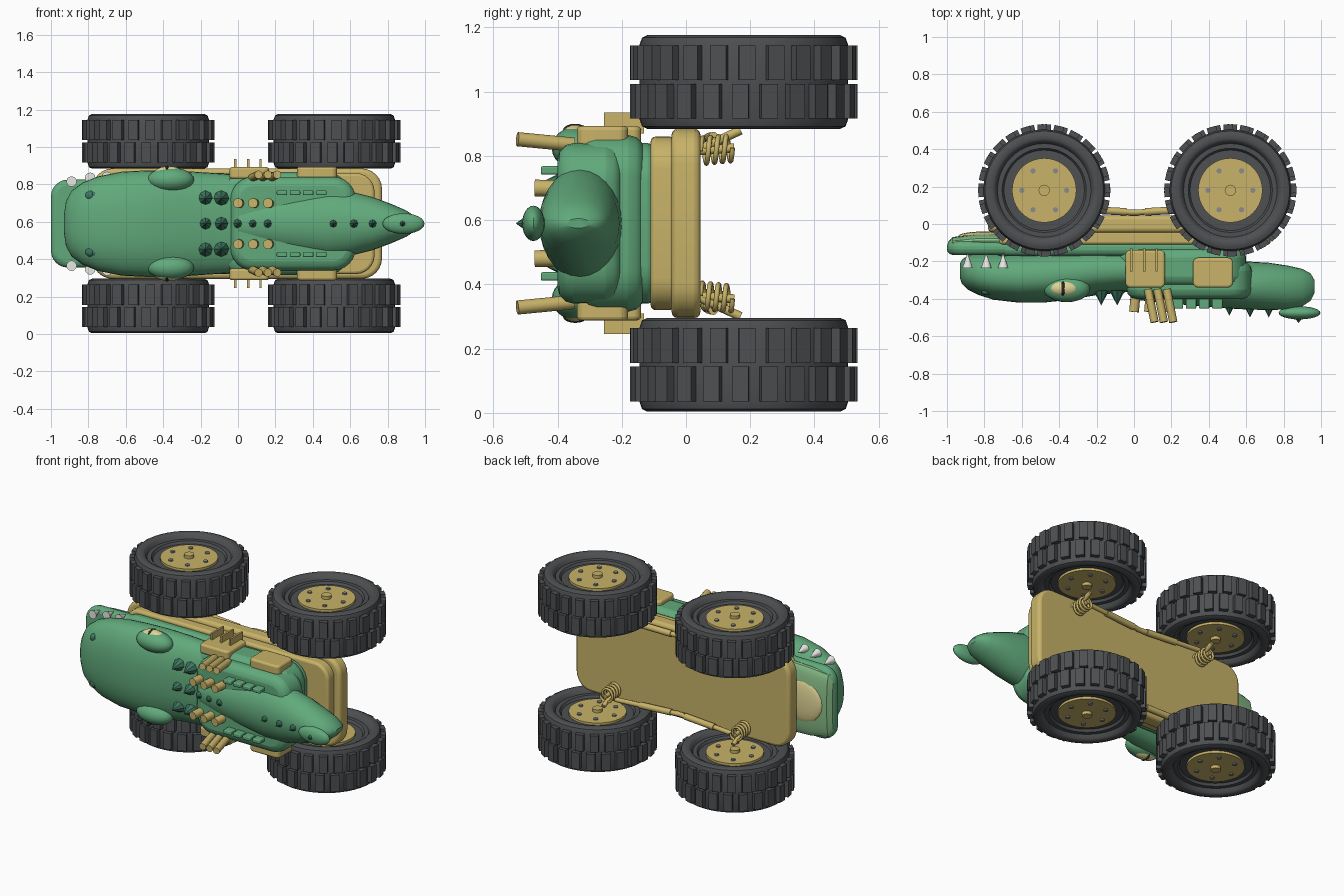
import bpy, bmesh
from math import pi, sin, cos, radians
from mathutils import Vector, Matrix

if "Cube" in bpy.data.objects:
    bpy.data.objects.remove(bpy.data.objects["Cube"])

C = 0.59  # mirror plane height: the truck lies on its side, its "up" is -y


def mat(name, *rgb):
    m = bpy.data.materials.new(name)
    m.diffuse_color = (*rgb, 1)
    m.use_nodes = True
    m.node_tree.nodes["Principled BSDF"].inputs["Base Color"].default_value = m.diffuse_color
    return m


GREEN = mat("green", 0.12, 0.40, 0.20)
DARK = mat("dark_green", 0.05, 0.19, 0.12)
LIGHT = mat("light_green", 0.25, 0.52, 0.25)
GOLD = mat("gold", 0.58, 0.45, 0.14)
CREAM = mat("cream", 0.75, 0.66, 0.30)
BLACK = mat("black", 0.02, 0.02, 0.02)
RUBBER = mat("rubber", 0.075, 0.08, 0.085)
BONE = mat("bone", 0.8, 0.8, 0.76)
STEEL = mat("steel", 0.25, 0.26, 0.27)


def finish(name, bm, m):
    bmesh.ops.recalc_face_normals(bm, faces=bm.faces)
    me = bpy.data.meshes.new(name)
    bm.to_mesh(me)
    bm.free()
    me.materials.append(m)
    ob = bpy.data.objects.new(name, me)
    bpy.context.collection.objects.link(ob)
    return ob


def rbox(name, lo, hi, m, corner=0.05, soft=0.015, axis=1):
    """Box with large corners along one axis and softened edges."""
    lo, hi = Vector(lo), Vector(hi)
    bm = bmesh.new()
    bmesh.ops.create_cube(bm, size=1, matrix=Matrix.Translation((lo + hi) / 2) @ Matrix.Diagonal((*(hi - lo), 1)))
    if corner:
        es = [e for e in bm.edges if abs((e.verts[0].co - e.verts[1].co).normalized()[axis]) > 0.9]
        bmesh.ops.bevel(bm, geom=es, offset=corner, segments=6, profile=0.5, affect='EDGES')
    ob = finish(name, bm, m)
    if soft:
        b = ob.modifiers.new("soft", 'BEVEL')
        b.width, b.segments, b.limit_method, b.angle_limit = soft, 3, 'ANGLE', radians(40)
    return ob


def ball(name, c, r, m, seg=24):
    bm = bmesh.new()
    bmesh.ops.create_uvsphere(bm, u_segments=seg, v_segments=seg // 2, radius=1,
                              matrix=Matrix.Translation(c) @ Matrix.Diagonal((*r, 1)))
    return finish(name, bm, m)


def rod(name, a, b, r1, m, r2=None, seg=12):
    a, b = Vector(a), Vector(b)
    bm = bmesh.new()
    q = (b - a).to_track_quat('Z', 'Y').to_matrix().to_4x4()
    bmesh.ops.create_cone(bm, cap_ends=True, segments=seg, radius1=r1, radius2=r1 if r2 is None else r2,
                          depth=(b - a).length, matrix=Matrix.Translation((a + b) / 2) @ q)
    return finish(name, bm, m)


def loft(name, secs, m, n=2.0, seg=28):
    """Superellipse sections (x, y_top, y_bottom, half_width) joined along x."""
    bm = bmesh.new()
    rings = []
    sp = lambda v: abs(v) ** (2 / n) * (1 if v >= 0 else -1)
    for x, y0, y1, h in secs:
        ring = []
        for i in range(seg):
            t = 2 * pi * i / seg
            ring.append(bm.verts.new((x, (y0 + y1) / 2 + (y1 - y0) / 2 * sp(cos(t)), C + h * sp(sin(t)))))
        rings.append(ring)
    for a, b in zip(rings, rings[1:]):
        for i in range(seg):
            bm.faces.new((a[i], a[(i + 1) % seg], b[(i + 1) % seg], b[i]))
    bm.faces.new(rings[0])
    bm.faces.new(rings[-1])
    return finish(name, bm, m)


def wheel(tag, x, z):
    y = 0.18
    # tyre: lathed profile (radius, offset)
    half = [(0.17, 0.10), (0.215, 0.10), (0.225, 0.115), (0.25, 0.115), (0.262, 0.138),
            (0.275, 0.146), (0.30, 0.146), (0.317, 0.138), (0.325, 0.115)]
    prof = half + [(r, -o) for r, o in reversed(half)]
    bm = bmesh.new()
    vs = [bm.verts.new((x + r, y, z + o)) for r, o in prof]
    es = [bm.edges.new((vs[i], vs[(i + 1) % len(vs)])) for i in range(len(vs))]
    bmesh.ops.spin(bm, geom=vs + es, cent=(x, y, z), axis=(0, 0, 1), angle=2 * pi, steps=48, use_merge=True)
    bmesh.ops.remove_doubles(bm, verts=bm.verts, dist=1e-4)
    finish(tag + "_tyre", bm, RUBBER)
    # two rows of tread blocks
    bm = bmesh.new()
    for row in (-1, 1):
        for i in range(24):
            a = 2 * pi * (i + 0.12 * row) / 24
            bmesh.ops.create_cube(bm, size=1, matrix=Matrix.Translation((x, y, z + row * 0.06))
                                  @ Matrix.Rotation(a, 4, 'Z') @ Matrix.Translation((0.333, 0, 0))
                                  @ Matrix.Diagonal((0.04, 0.052, 0.108, 1)))
    finish(tag + "_tread", bm, RUBBER)
    # hub, cap and bolts on both faces
    rod(tag + "_hub", (x, y, z - 0.115), (x, y, z + 0.115), 0.172, GOLD, seg=40)
    rod(tag + "_cap", (x, y, z - 0.135), (x, y, z + 0.135), 0.03, GOLD, seg=16)
    for i in range(6):
        a = pi / 3 * i
        p = (x + 0.12 * cos(a), y + 0.12 * sin(a))
        rod(tag + "_bolt", (*p, z - 0.123), (*p, z + 0.123), 0.014, STEEL, seg=10)


for x, end in ((-0.48, "front"), (0.515, "rear")):
    wheel(end + "_lower", x, 0.15)
    wheel(end + "_upper", x, 1.03)

# chassis plates
rbox("chassis_plate", (-0.78, -0.045, C - 0.295), (0.77, 0.045, C + 0.295), GOLD, 0.11, 0.02)
rbox("chassis_deck", (-0.74, -0.11, C - 0.27), (0.73, -0.035, C + 0.27), GOLD, 0.1, 0.015)

# lower jaw and belly
rbox("belly", (-0.75, -0.17, C - 0.25), (0.58, -0.09, C + 0.25), GREEN, 0.12, 0.03)
rbox("lower_jaw", (-1.0, -0.165, C - 0.235), (-0.4, -0.09, C + 0.235), GREEN, 0.09, 0.03)
loft("jaw_underside", [(-0.995, -0.12, -0.095, 0.16), (-0.97, -0.13, -0.07, 0.205), (-0.85, -0.13, -0.052, 0.225),
                       (-0.6, -0.13, -0.05, 0.235), (-0.4, -0.13, -0.08, 0.2)], LIGHT, 2.6)
ball("jaw_pad", (-0.8, -0.065, C), (0.14, 0.025, 0.14), CREAM)

# head
loft("head", [(-0.93, -0.29, -0.21, 0.05), (-0.92, -0.32, -0.19, 0.12), (-0.89, -0.35, -0.17, 0.175),
              (-0.83, -0.38, -0.155, 0.22), (-0.75, -0.405, -0.15, 0.252), (-0.62, -0.42, -0.145, 0.278),
              (-0.48, -0.42, -0.135, 0.285), (-0.34, -0.405, -0.13, 0.285), (-0.2, -0.38, -0.125, 0.275),
              (-0.05, -0.365, -0.13, 0.265), (0.05, -0.35, -0.14, 0.25)], GREEN, 2.3, 36)

# body shells and tail
rbox("body_lower", (-0.1, -0.33, C - 0.275), (0.6, -0.13, C + 0.275), GREEN, 0.13, 0.05)
rbox("body_upper", (-0.04, -0.40, C - 0.25), (0.63, -0.2, C + 0.25), GREEN, 0.12, 0.05)
loft("tail", [(0.0, -0.405, -0.3, 0.09), (0.15, -0.42, -0.25, 0.125), (0.3, -0.435, -0.22, 0.155),
              (0.48, -0.45, -0.2, 0.182), (0.6, -0.457, -0.2, 0.172), (0.72, -0.46, -0.207, 0.142),
              (0.82, -0.457, -0.222, 0.105), (0.9, -0.44, -0.24, 0.07), (0.945, -0.41, -0.265, 0.04),
              (0.965, -0.37, -0.3, 0.015)], GREEN)
ball("tail_tip", (0.885, -0.475, C), (0.112, 0.035, 0.055), GREEN)
ball("tail_knob", (0.88, -0.49, C), (0.05, 0.022, 0.028), GREEN)

# back spikes
for x in (-0.175, -0.09):
    for dz in (-0.135, 0, 0.135):
        rod("back_spike", (x, -0.355, C + dz), (x, -0.435, C + dz), 0.042, DARK, 0, 8)
for x, y in ((0, -0.40), (0.08, -0.405), (0.16, -0.415), (0.51, -0.44), (0.62, -0.45), (0.72, -0.45), (0.88, -0.495)):
    rod("ridge_spike", (x, y, C), (x, y - 0.05 if x > 0.4 and x < 0.8 else y - 0.035, C), 0.025, DARK, 0, 8)


def spring(name, x, z, s):
    cu = bpy.data.curves.new(name, 'CURVE')
    cu.dimensions, cu.bevel_depth, cu.bevel_resolution = '3D', 0.008, 2
    sp = cu.splines.new('POLY')
    n = 64
    sp.points.add(n)
    for i, p in enumerate(sp.points):
        a, t = 8 * pi * i / n, i / n
        p.co = (x + 0.04 * cos(a), 0.045 + 0.1 * t, z + 0.04 * sin(a) + s * 0.01 * t, 1)
    cu.materials.append(GOLD)
    bpy.context.collection.objects.link(bpy.data.objects.new(name, cu))


# everything mirrored to both flanks
for s, side in ((-1, "lower"), (1, "upper")):
    P = lambda x, y, d: (x, y, C + s * d)

    def flank_box(name, x0, x1, y0, y1, d0, d1, m, corner=0.0, soft=0.012, axis=2):
        z0, z1 = sorted((C + s * d0, C + s * d1))
        return rbox(name + "_" + side, (x0, y0, z0), (x1, y1, z1), m, corner, soft, axis)

    # eyes
    ball("eyelid_" + side, P(-0.36, -0.345, 0.235), (0.125, 0.073, 0.065), GREEN)
    ball("eye_" + side, P(-0.37, -0.345, 0.265), (0.082, 0.046, 0.042), CREAM)
    ball("pupil_" + side, P(-0.38, -0.345, 0.29), (0.014, 0.038, 0.02), BLACK, 16)
    # nostrils
    for x in (-0.79, -0.765):
        ball("nostril_" + side, P(x, -0.36, 0.15), (0.027, 0.02, 0.026), DARK, 16)
    # teeth
    for x, d in ((-0.89, 0.225), (-0.79, 0.245), (-0.70, 0.25)):
        rod("tooth_" + side, P(x, -0.235, d), P(x, -0.16, d), 0.028, BONE, 0.002, 12)
    # armour plates with ribs
    flank_box("front_plate", -0.045, 0.165, -0.34, -0.14, 0.24, 0.302, GOLD, 0.025)
    flank_box("rear_plate", 0.315, 0.53, -0.34, -0.18, 0.24, 0.303, GOLD, 0.03)
    for x in (-0.015, 0.055, 0.12):
        flank_box("plate_rib", x - 0.006, x + 0.006, -0.255, -0.13, 0.28, 0.345, GOLD, 0, 0)
    # exhaust pipes: short on the back, long at the flank
    for i in range(3):
        x = 0.08 * i
        rod("short_pipe_" + side, P(x + 0.01, -0.36, 0.108), P(x, -0.47, 0.11), 0.026, GOLD)
        x = 0.075 + 0.05 * i
        rod("long_pipe_" + side, P(x, -0.35, 0.245), P(x + 0.035, -0.525, 0.262), 0.022, GOLD)
    # scales beside the tail
    for i in range(4):
        x = 0.235 + 0.07 * i
        flank_box("scale", x - 0.028, x + 0.028, -0.452, -0.37, 0.152, 0.178, GREEN, 0, 0.006)
    # suspension
    for x, k in ((-0.46, 1), (0.48, -1)):
        spring("spring_" + side, x, C + s * 0.225, s)
        rod("shock_" + side, P(x, 0.03, 0.225), P(x, 0.17, 0.29), 0.014, GOLD)
        rod("spring_post_" + side, P(x, 0.03, 0.225), P(x, 0.15, 0.235), 0.014, GOLD)
        rod("trailing_arm_" + side, P(x + 0.03 * k, 0.085, 0.27), P(0.03 * k, 0.06, 0.255), 0.015, GOLD)
        rod("arm_sleeve_" + side, P(x + 0.2 * k, 0.077, 0.264), P(x + 0.42 * k, 0.065, 0.257), 0.02, GOLD)

# smooth shading with sharp edges kept
bpy.ops.object.select_all(action='DESELECT')
for ob in bpy.context.scene.objects:
    if ob.type == 'MESH':
        ob.select_set(True)
        bpy.context.view_layer.objects.active = ob
bpy.ops.object.shade_smooth_by_angle(angle=radians(32))
